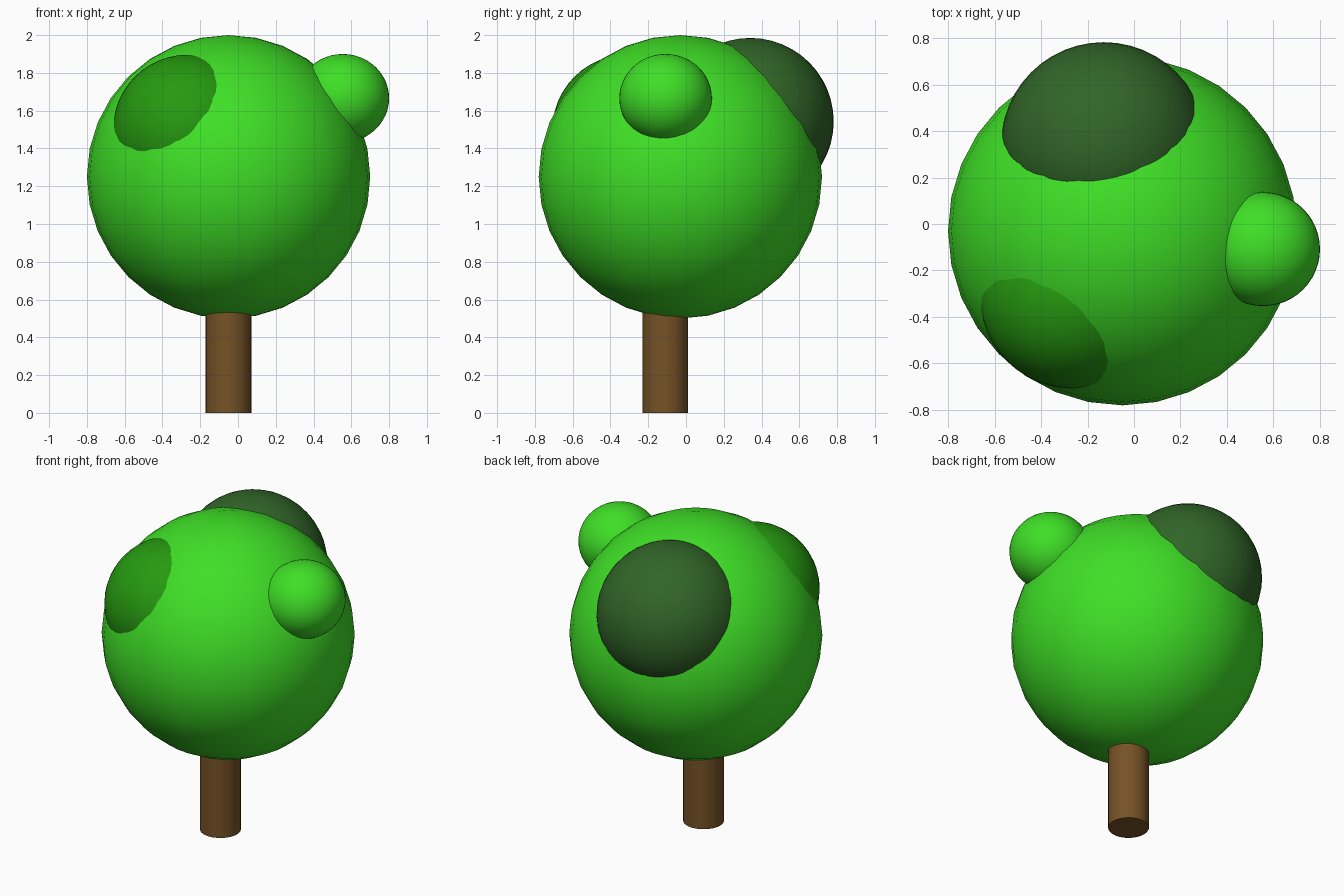
import bpy

if "Cube" in bpy.data.objects:
    bpy.data.objects.remove(bpy.data.objects["Cube"])


def material(name, rgb):
    m = bpy.data.materials.new(name)
    m.diffuse_color = (*rgb, 1)
    m.use_nodes = True
    m.node_tree.nodes["Principled BSDF"].inputs["Base Color"].default_value = m.diffuse_color
    return m


BRIGHT = material("bright_green", (0.05, 0.74, 0.02))
MID = material("mid_green", (0.019, 0.32, 0.005))
DARK = material("dark_green", (0.03, 0.13, 0.021))
BROWN = material("bark_brown", (0.18, 0.085, 0.019))


def foliage(name, centre, size, mat, segments=32):
    bpy.ops.mesh.primitive_uv_sphere_add(
        segments=segments, ring_count=segments // 2, radius=1, location=centre)
    ob = bpy.context.object
    ob.name = name
    ob.scale = size
    bpy.ops.object.transform_apply(location=False, rotation=False, scale=True)
    bpy.ops.object.shade_smooth()
    ob.data.materials.append(mat)
    return ob


# Main crown and the three smaller clumps that bulge out of it
foliage("crown", (-0.05, -0.03, 1.25), (0.75, 0.75, 0.75), BRIGHT)
foliage("right_clump", (0.555, -0.108, 1.666), (0.245, 0.245, 0.234), BRIGHT, 48)
foliage("front_left_clump", (-0.263, -0.308, 1.497), (0.4, 0.4, 0.4), MID, 48)
foliage("back_clump", (-0.13, 0.34, 1.543), (0.442, 0.442, 0.442), DARK, 48)

# Trunk, running up into the crown
TOP = 0.75
bpy.ops.mesh.primitive_cylinder_add(
    vertices=32, radius=0.121, depth=TOP, location=(-0.05, -0.11, TOP / 2))
trunk = bpy.context.object
trunk.name = "trunk"
trunk.data.materials.append(BROWN)
bpy.ops.object.shade_smooth_by_angle()
